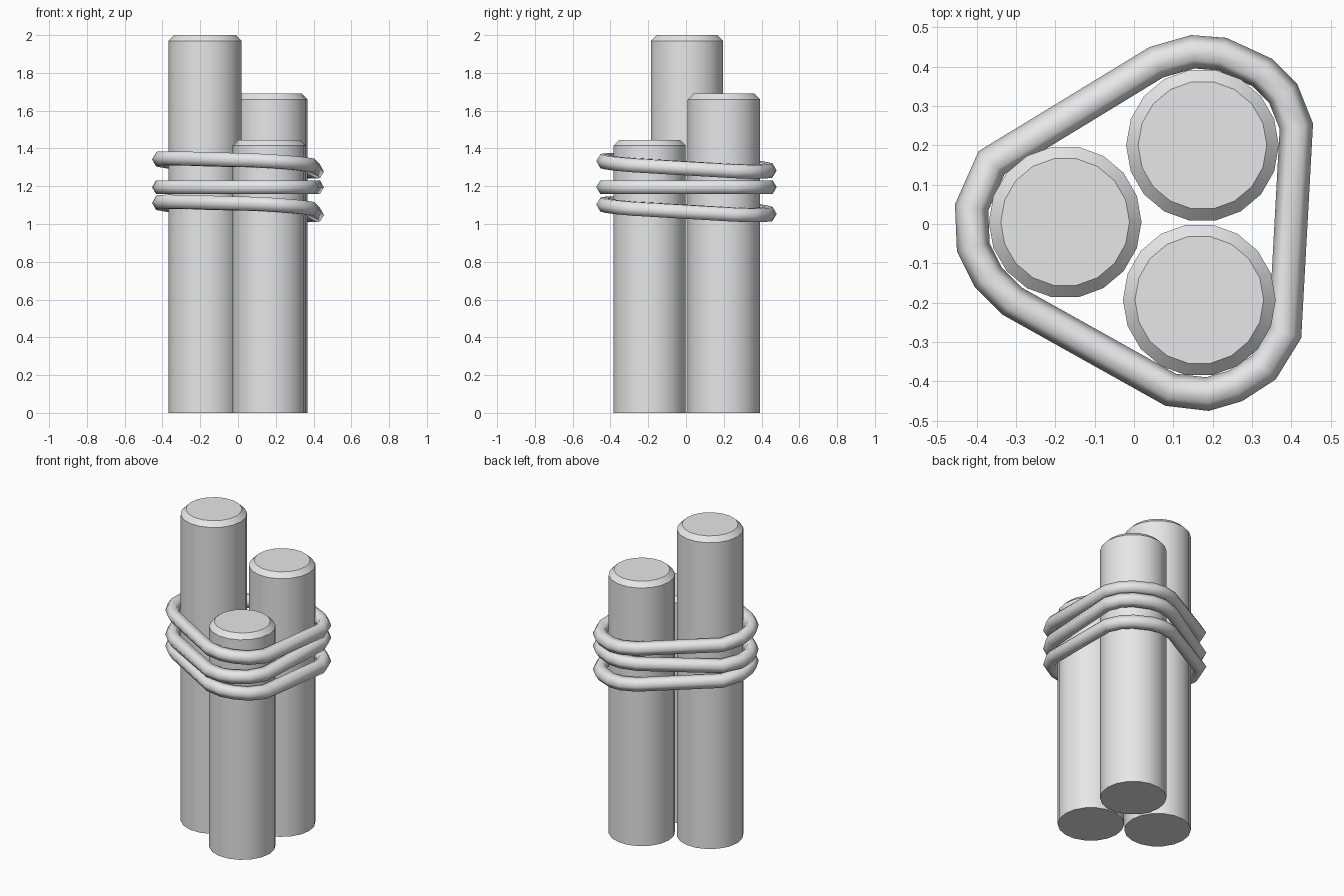
import bpy
import bmesh
import math
from mathutils import Vector

cube = bpy.data.objects.get("Cube")
if cube:
    bpy.data.objects.remove(cube, do_unlink=True)

grey = bpy.data.materials.new("light_grey")
grey.use_nodes = True
colour = (0.8, 0.8, 0.8, 1)
grey.diffuse_color = colour
grey.node_tree.nodes["Principled BSDF"].inputs["Base Color"].default_value = colour


def finish(bm, name, angle):
    """Turn a bmesh into a smooth-shaded grey object."""
    bmesh.ops.recalc_face_normals(bm, faces=bm.faces[:])
    mesh = bpy.data.meshes.new(name)
    bm.to_mesh(mesh)
    bm.free()
    mesh.materials.append(grey)
    obj = bpy.data.objects.new(name, mesh)
    bpy.context.collection.objects.link(obj)
    bpy.ops.object.select_all(action='DESELECT')
    obj.select_set(True)
    bpy.context.view_layer.objects.active = obj
    bpy.ops.object.shade_smooth_by_angle(angle=math.radians(angle))
    return obj


def post(name, x, y, height, radius=0.194, chamfer=0.03):
    """Round post standing on the ground with a chamfered top rim."""
    bm = bmesh.new()
    bmesh.ops.create_cone(bm, cap_ends=True, segments=18,
                          radius1=radius, radius2=radius, depth=height)
    for v in bm.verts:
        v.co.z += height / 2
    rim = [e for e in bm.edges if all(v.co.z > height - 0.001 for v in e.verts)]
    bmesh.ops.bevel(bm, geom=rim, offset=chamfer, segments=1, affect='EDGES')
    # turn so that a corner points along x
    for v in bm.verts:
        v.co = Vector((x + v.co.y, y - v.co.x, v.co.z))
    finish(bm, name, 30)


def rope(name, outline, height, slope_x, slope_y, radius=0.042, sides=6):
    """Closed tube whose outer edge follows the outline on a tilted plane."""
    bm = bmesh.new()
    rings = []
    count = len(outline)
    for i, p in enumerate(outline):
        before = (p - outline[i - 1]).normalized()
        after = (outline[(i + 1) % count] - p).normalized()
        along = (before + after).normalized()
        inward = Vector((-along.y, along.x)) / along.dot(after)
        ring = []
        for s in range(sides):
            a = math.tau * s / sides
            q = p + inward * radius * (1 - math.cos(a))
            z = height + slope_x * q.x + slope_y * q.y + radius * math.sin(a)
            ring.append(bm.verts.new((q.x, q.y, z)))
        rings.append(ring)
    for i in range(count):
        a, b = rings[i], rings[(i + 1) % count]
        for s in range(sides):
            t = (s + 1) % sides
            bm.faces.new((a[s], b[s], b[t], a[t]))
    finish(bm, name, 65)


# Three posts of different heights
post("tall_post", -0.175, 0.005, 2.0)
post("middle_post", 0.174, 0.2, 1.69)
post("short_post", 0.166, -0.193, 1.445)

# Outer edge of the binding, counter-clockwise
binding = [Vector(p) for p in (
    (0.455, 0.255), (0.415, 0.355), (0.35, 0.42), (0.235, 0.473),
    (0.145, 0.48), (0.04, 0.45), (-0.395, 0.185), (-0.455, 0.05),
    (-0.45, -0.07), (-0.405, -0.16), (-0.335, -0.23), (0.08, -0.462),
    (0.19, -0.475), (0.275, -0.45), (0.36, -0.395), (0.425, -0.29))]

# Three rope loops, the outer two tilted
rope("upper_rope", binding, 1.318, -0.058, -0.055)
rope("middle_rope", binding, 1.195, 0, 0)
rope("lower_rope", binding, 1.088, -0.058, -0.055)
